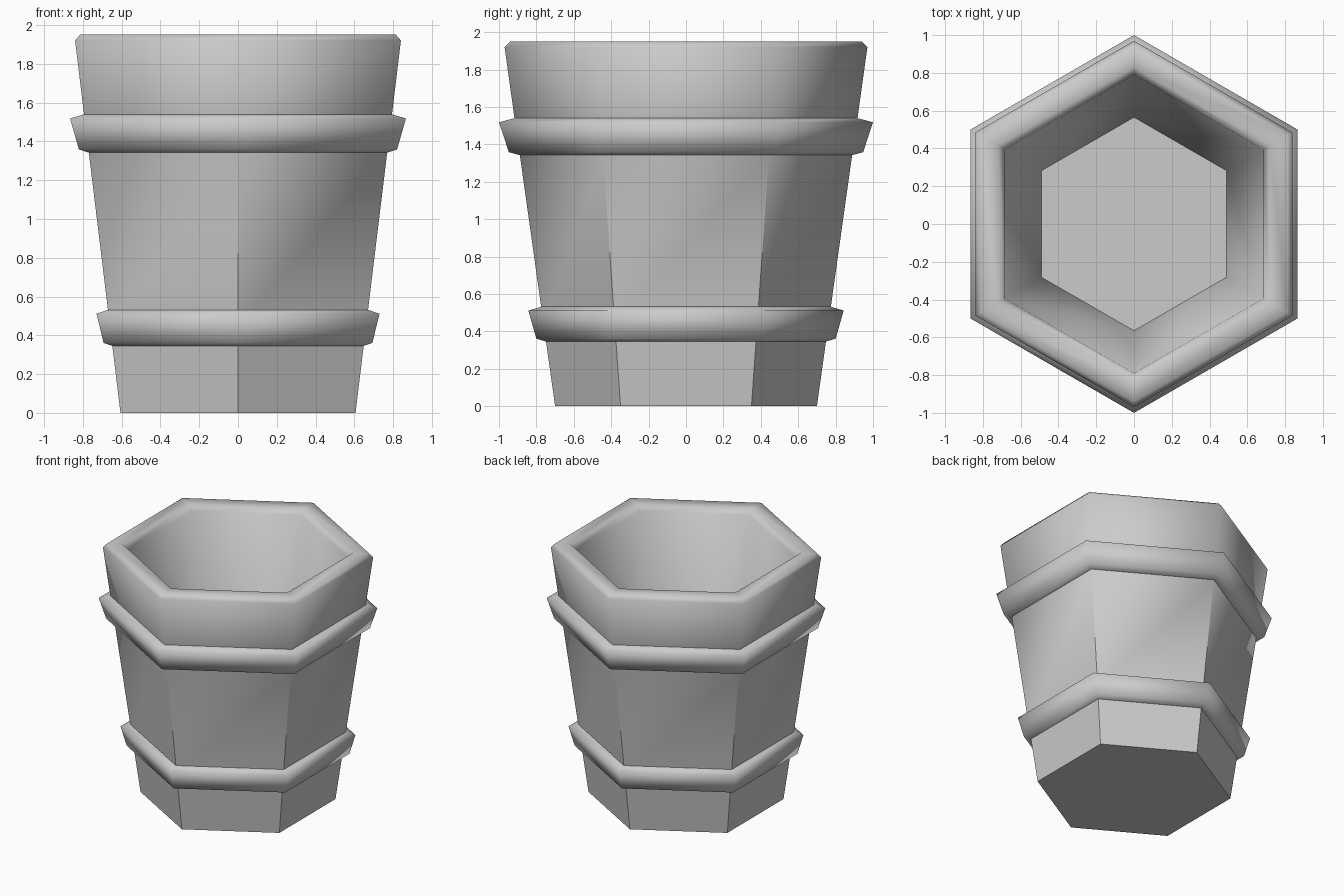
import bpy
import bmesh
import math

cube = bpy.data.objects.get("Cube")
if cube:
    bpy.data.objects.remove(cube)

SIDES = 6

clay = bpy.data.materials.new("grey_clay")
clay.use_nodes = True
GREY = (0.6, 0.6, 0.6, 1)
clay.diffuse_color = GREY
clay.node_tree.nodes["Principled BSDF"].inputs["Base Color"].default_value = GREY


def hex_lathe(name, profile, hard_rings=(), hard_walls=(), closed=False):
    """Sweep a (corner radius, height) profile around a hexagon with corners on the y axis."""
    bm = bmesh.new()
    rings = []
    for r, z in profile:
        angles = [math.pi / 2 + i * math.tau / SIDES for i in range(SIDES)]
        rings.append([bm.verts.new((r * math.cos(a), r * math.sin(a), z)) for a in angles])
    count = len(rings)
    for k in range(count if closed else count - 1):
        low, high = rings[k], rings[(k + 1) % count]
        for i in range(SIDES):
            j = (i + 1) % SIDES
            bm.faces.new((low[i], low[j], high[j], high[i]))
    if not closed:
        bm.faces.new(rings[0][::-1])
        bm.faces.new(rings[-1])
    bmesh.ops.recalc_face_normals(bm, faces=bm.faces)
    for face in bm.faces:
        face.smooth = True
    # Hard edges around chosen rings and along chosen wall corners
    for k in hard_rings:
        for i in range(SIDES):
            bm.edges.get((rings[k][i], rings[k][(i + 1) % SIDES])).smooth = False
    for k in hard_walls:
        for i in range(SIDES):
            bm.edges.get((rings[k][i], rings[k + 1][i])).smooth = False
    mesh = bpy.data.meshes.new(name)
    bm.to_mesh(mesh)
    bm.free()
    mesh.materials.append(clay)
    obj = bpy.data.objects.new(name, mesh)
    bpy.context.collection.objects.link(obj)
    return obj


# Tapered pot: outer wall, bevelled rim, inner wall and floor
pot = [(0.70, 0), (0.763, 0.45), (0.888, 1.34), (0.917, 1.54), (0.97, 1.92),
       (0.94, 1.95), (0.83, 1.95), (0.79, 1.91), (0.565, 0.3)]
hex_lathe("pot_body", pot, hard_rings=(0, 8), hard_walls=(0, 1))


# Raised bands around the pot, each flaring upward
def band(name, bottom, top, low_r, high_r, inner_low, inner_high):
    profile = [(inner_low, bottom), (low_r, bottom + 0.018),
               (high_r, top - 0.022), (inner_high, top)]
    hex_lathe(name, profile, hard_rings=(0, 3), closed=True)


band("lower_band", 0.343, 0.533, 0.80, 0.843, 0.74, 0.77)
band("upper_band", 1.34, 1.54, 0.947, 1.0, 0.88, 0.915)
